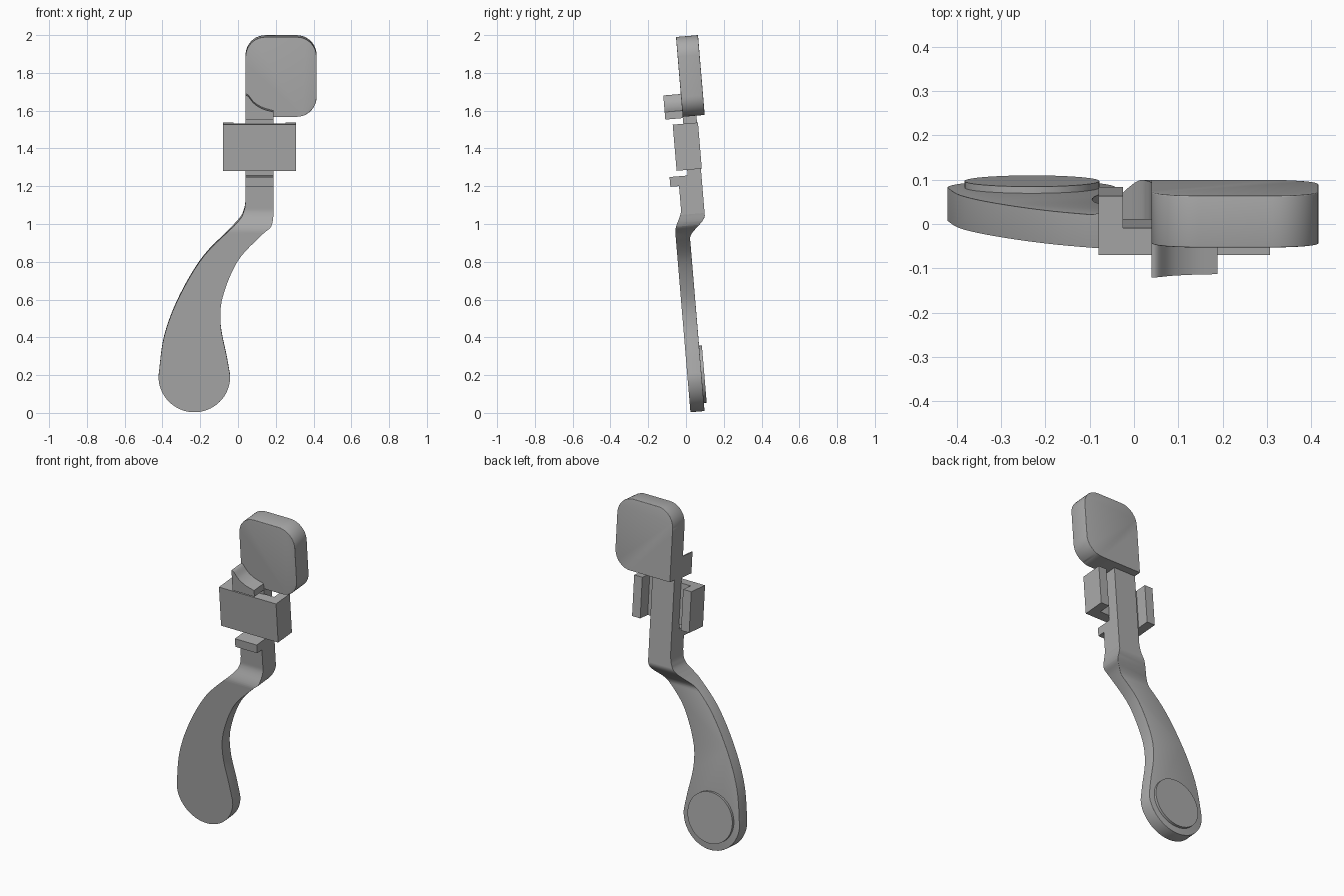
import bpy, bmesh, math
from mathutils import Matrix, Vector

if "Cube" in bpy.data.objects:
    bpy.data.objects.remove(bpy.data.objects["Cube"])

GREY = (0.4, 0.4, 0.4, 1)
mat = bpy.data.materials.new("plain grey")
mat.use_nodes = True
mat.diffuse_color = GREY
mat.node_tree.nodes["Principled BSDF"].inputs["Base Color"].default_value = GREY

# The whole lever leans slightly towards the front
PIVOT = Vector((0, 0, 1))
LEAN = (Matrix.Translation(PIVOT) @ Matrix.Rotation(math.radians(4.8), 4, 'X')
        @ Matrix.Translation(-PIVOT))


def arc(cx, cz, r, start, end, n):
    angles = [math.radians(start + (end - start) * i / n) for i in range(n + 1)]
    return [(cx + r * math.cos(a), cz + r * math.sin(a)) for a in angles]


def spline(pts, steps=6):
    """Smooth curve through the points."""
    p = [Vector(q) for q in [pts[0]] + pts + [pts[-1]]]
    out = []
    for a, b, c, d in zip(p, p[1:], p[2:], p[3:]):
        for i in range(steps):
            t = i / steps
            out.append(0.5 * (2 * b + (c - a) * t + (2 * a - 5 * b + 4 * c - d) * t * t
                              + (3 * b - a - 3 * c + d) * t ** 3))
    return [tuple(q) for q in out] + [pts[-1]]


def prism(outline, y0, y1):
    """Extrude an x-z outline from y0 to y1."""
    bm = bmesh.new()
    face = bm.faces.new([bm.verts.new((x, y0, z)) for x, z in outline])
    new = bmesh.ops.extrude_face_region(bm, geom=[face])["geom"]
    for v in new:
        if isinstance(v, bmesh.types.BMVert):
            v.co.y = y1
    bmesh.ops.recalc_face_normals(bm, faces=bm.faces)
    return bm


def bevel_rim(bm, width, test):
    edges = [e for e in bm.edges if all(test(v.co) for v in e.verts)]
    bmesh.ops.bevel(bm, geom=edges, offset=width, segments=3, profile=0.5,
                    affect='EDGES', clamp_overlap=True)


def finish(name, bm):
    bmesh.ops.recalc_face_normals(bm, faces=bm.faces)
    bm.transform(LEAN)
    mesh = bpy.data.meshes.new(name)
    bm.to_mesh(mesh)
    bm.free()
    mesh.materials.append(mat)
    obj = bpy.data.objects.new(name, mesh)
    bpy.context.collection.objects.link(obj)
    bpy.ops.object.select_all(action='DESELECT')
    obj.select_set(True)
    bpy.context.view_layer.objects.active = obj
    bpy.ops.object.shade_smooth_by_angle(angle=math.radians(35))


def box(name, x0, x1, y0, y1, z0, z1):
    finish(name, prism([(x0, z0), (x1, z0), (x1, z1), (x0, z1)], y0, y1))


LEFT, RIGHT = 0.04, 0.188      # stem sides
STEM_BACK, STEM_FRONT = 0.103, -0.02
GRIP_BACK, GRIP_FRONT = 0.015, -0.06

# Curved grip with a rounded foot, stepping back into the stem
outer = spline([(LEFT, 1.12), (0.03, 1.066), (-0.005, 1.01), (-0.18, 0.835),
                (-0.31, 0.62), (-0.39, 0.41), (-0.42, 0.2)])
inner = spline([(-0.042, 0.2), (-0.06, 0.3), (-0.092, 0.47), (-0.08, 0.62),
                (0, 0.81), (0.125, 0.945), (0.175, 0.99), (RIGHT, 1.05)])
foot = arc(-0.231, 0.195, 0.19, 180, 360, 32)[1:-1]
grip = prism([(LEFT, 1.255)] + outer + foot + inner + [(RIGHT, 1.255)],
             GRIP_FRONT, GRIP_BACK)
bevel_rim(grip, 0.014, lambda c: c.y > 0 and c.z < 1.0)
for i in range(19):
    bmesh.ops.bisect_plane(grip, geom=grip.verts[:] + grip.edges[:] + grip.faces[:],
                           plane_co=(0, 0, 0.91 + i * 0.01), plane_no=(0, 0, 1))


def ease(z, lo, hi):
    t = min(max((z - lo) / (hi - lo), 0), 1)
    return t * t * (3 - 2 * t)


for v in grip.verts:
    t = (v.co.y - GRIP_FRONT) / (GRIP_BACK - GRIP_FRONT)
    front = GRIP_FRONT + (STEM_FRONT - GRIP_FRONT) * ease(v.co.z, 0.96, 1.08)
    back = GRIP_BACK + (STEM_BACK - GRIP_BACK) * ease(v.co.z, 0.92, 1.04)
    v.co.y = front + t * (back - front)
finish("grip", grip)

# Round pad on the back of the foot
finish("foot_pad", prism(arc(-0.23, 0.2, 0.152, 0, 360, 48)[:-1], 0.01, 0.03))

# Upper stem and the lower ledge
box("upper_stem", LEFT, RIGHT, 0.03, STEM_BACK, 1.25, 1.6)
box("lower_ledge", LEFT, RIGHT, -0.066, 0.0, 1.203, 1.255)

# Three-sided bracket around the stem, open at the back
bracket = [(-0.08, -0.026), (0.307, -0.026), (0.307, 0.108), (0.252, 0.108),
           (0.252, 0.035), (-0.025, 0.035), (-0.025, 0.108), (-0.08, 0.108)]
bm = prism(bracket, 1.285, 1.53)
for v in bm.verts:
    v.co.y, v.co.z = v.co.z, v.co.y
finish("bracket", bm)

# Upper catch with a hollow curved top
scoop = spline([(LEFT, 1.688), (0.055, 1.682), (0.085, 1.645), (0.13, 1.617), (RIGHT, 1.6)])
finish("upper_catch", prism([(RIGHT, 1.56), (LEFT, 1.56)] + scoop, -0.063, 0.06))

# Rounded square head, square only where it meets the stem
x0, x1, z0, z1, r = LEFT, 0.416, 1.567, 1.991, 0.105
head_outline = ([(x0, z0)] + arc(x1 - r, z0 + r, r, -90, 0, 10)
                + arc(x1 - r, z1 - r, r, 0, 90, 10)
                + arc(x0 + r, z1 - r, r, 90, 180, 10))
head = prism(head_outline, 0.03, 0.147)
bevel_rim(head, 0.008, lambda c: c.y < 0.05 and c.z > z0 + 0.01)
bevel_rim(head, 0.008, lambda c: c.y > 0.14 and c.z > z0 + 0.01)
finish("head", head)
